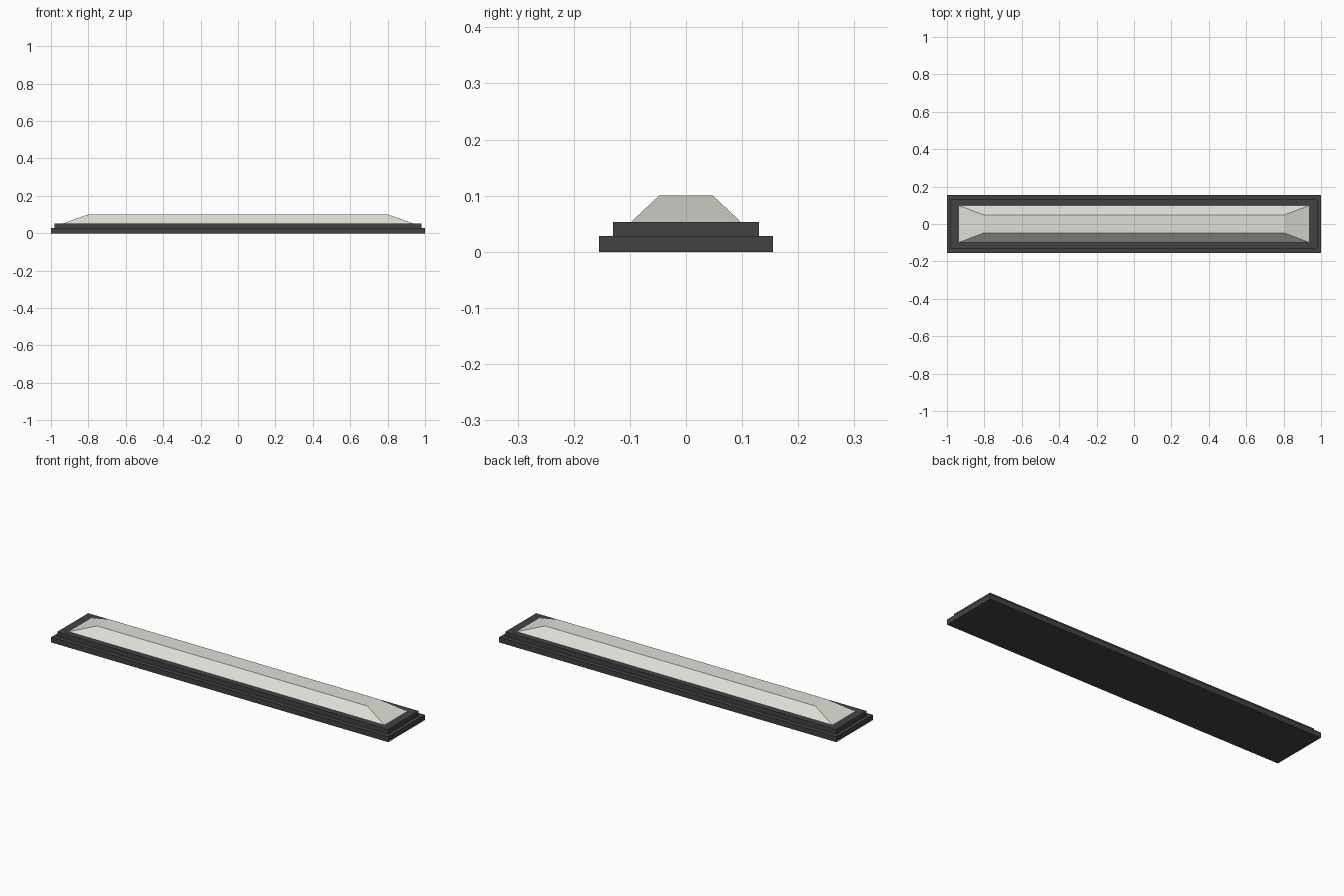
import bpy, bmesh

if "Cube" in bpy.data.objects:
    bpy.data.objects.remove(bpy.data.objects["Cube"])


def material(name, rgb):
    m = bpy.data.materials.new(name)
    m.diffuse_color = (*rgb, 1.0)
    m.use_nodes = True
    m.node_tree.nodes["Principled BSDF"].inputs["Base Color"].default_value = m.diffuse_color
    return m


dark = material("dark_grey", (0.055, 0.055, 0.055))
cream = material("warm_white", (0.74, 0.73, 0.67))


def frustum(name, z0, z1, bottom, top, mat):
    """Box whose upper face may be smaller; bottom/top are (half x, half y)."""
    bm = bmesh.new()
    bmesh.ops.create_cube(bm, size=2)
    for v in bm.verts:
        hx, hy = top if v.co.z > 0 else bottom
        v.co = (v.co.x * hx, v.co.y * hy, z1 if v.co.z > 0 else z0)
    mesh = bpy.data.meshes.new(name)
    bm.to_mesh(mesh)
    bm.free()
    mesh.materials.append(mat)
    ob = bpy.data.objects.new(name, mesh)
    bpy.context.collection.objects.link(ob)
    return ob


# Stepped mounting frame
frustum("base_plate", 0.0, 0.028, (1.0, 0.155), (1.0, 0.155), dark)
frustum("upper_frame", 0.028, 0.053, (0.98, 0.13), (0.98, 0.13), dark)

# Sloped light cover
frustum("light_cover", 0.053, 0.10, (0.935, 0.098), (0.803, 0.048), cream)
